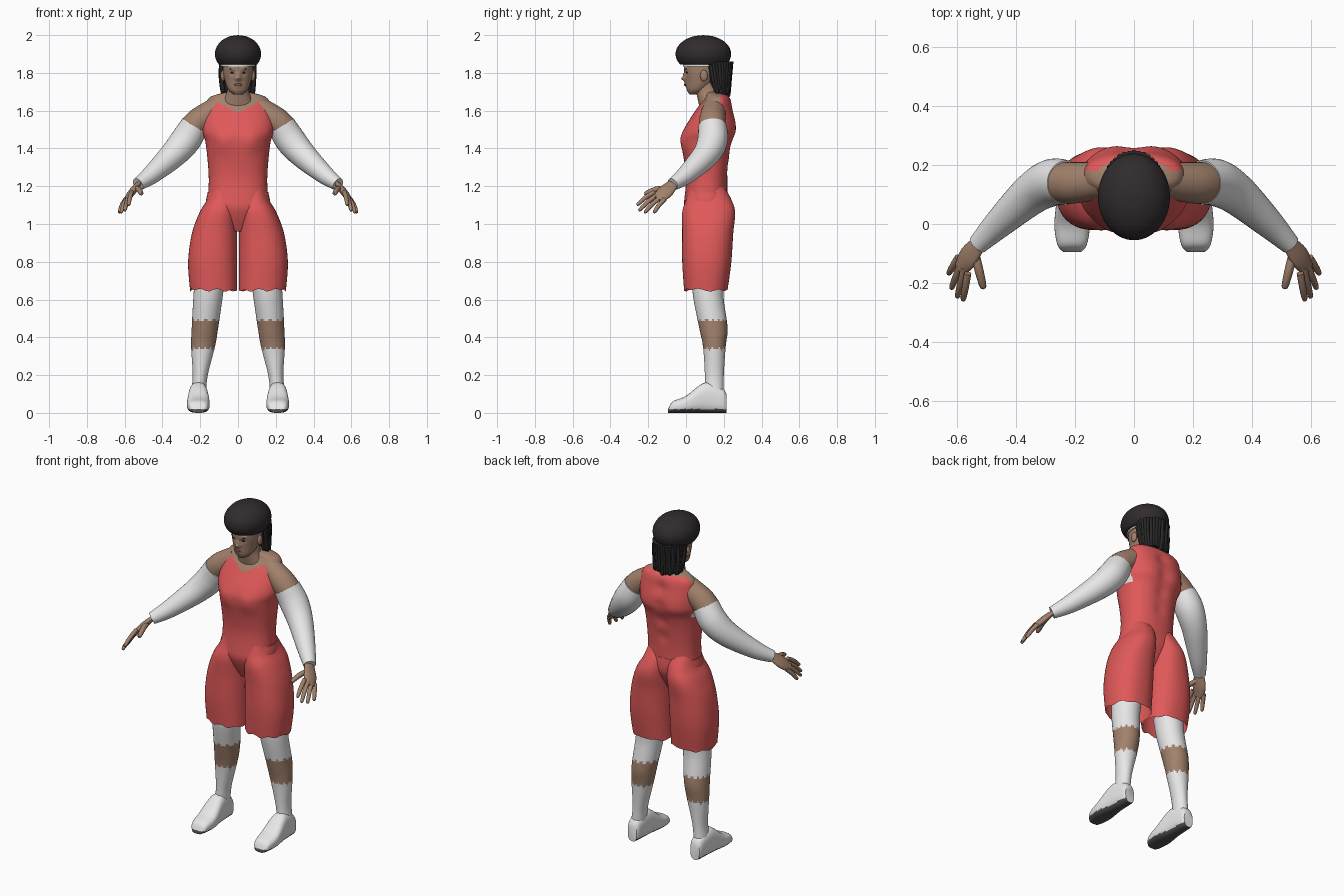
import bpy, math, random
from mathutils import Vector

random.seed(4)
if "Cube" in bpy.data.objects:
    bpy.data.objects.remove(bpy.data.objects["Cube"])


def material(name, *rgb):
    mat = bpy.data.materials.new(name)
    mat.use_nodes = True
    mat.diffuse_color = (*rgb, 1)
    shader = mat.node_tree.nodes["Principled BSDF"]
    shader.inputs["Base Color"].default_value = mat.diffuse_color
    shader.inputs["Roughness"].default_value = .8
    return mat


RED = material("jersey red", .75, .1, .1)
WHITE = material("fabric white", .8, .8, .8)
SKIN = material("skin brown", .36, .22, .15)
HAIR = material("hair black", .02, .02, .02)
CAP = material("cap charcoal", .03, .024, .025)
SOLE = material("sole grey", .08, .08, .08)
LIP = material("lip brown", .22, .1, .08)
SIDEWAYS, BACKWARD, UP = Vector((1, 0, 0)), Vector((0, 1, 0)), Vector((0, 0, 1))


def smooth_path(rings, steps):
    """Interpolate rings of (x, y, z, half width, half depth) with cubic curves."""
    points = [Vector(ring) for ring in rings]
    points = [points[0], *points, points[-1]]
    path = []
    for before, start, end, after in zip(points, points[1:], points[2:], points[3:]):
        slope_in, slope_out = (end - before) / 2, (after - start) / 2
        for step in range(steps):
            t = step / steps
            ease = t * t * (3 - 2 * t)
            path.append(start.lerp(end, ease) + slope_in * t * (1 - t) ** 2
                        - slope_out * t * t * (1 - t))
    return path + [points[-1]]


def loft(name, rings, mats, side=SIDEWAYS, axis=None, segs=32, steps=8, power=2,
         bumps=(), rule=None, mirror=False, open_bottom=False, reshape=None):
    """Skin elliptical rings; a fixed axis keeps them parallel, bumps push along y."""
    path = smooth_path(rings, steps)
    verts, faces = [], []
    for i, ring in enumerate(path):
        ahead, behind = path[min(i + 1, len(path) - 1)], path[max(i - 1, 0)]
        tangent = axis or (ahead.to_3d() - behind.to_3d()).normalized()
        across = (side - tangent * side.dot(tangent)).normalized()
        deep = tangent.cross(across)
        width, depth = (max(size, .001) for size in ring[3:])
        for k in range(segs):
            angle = math.tau * k / segs
            c, s = (math.copysign(abs(wave) ** (2 / power), wave)
                    for wave in (math.cos(angle), math.sin(angle)))
            verts.append(ring.to_3d() + across * c * width + deep * s * depth)
    for *spot, radius, push in bumps:
        for v in verts:
            v.y += push * math.exp(-((v - Vector(spot)).length / radius) ** 2)
    if reshape:
        for v in verts:
            v.z = reshape(v)
    for low in range(0, len(verts) - segs, segs):
        for k in range(segs):
            j = (k + 1) % segs
            faces.append((low + k, low + j, low + segs + j, low + segs + k))
    if not open_bottom:
        faces.append(tuple(reversed(range(segs))))
    faces.append(tuple(range(len(verts) - segs, len(verts))))
    mesh = bpy.data.meshes.new(name)
    mesh.from_pydata(verts, [], faces)
    for mat in mats:
        mesh.materials.append(mat)
    if rule:
        for face in mesh.polygons:
            face.material_index = mats.index(rule(face.center))
    mesh.shade_smooth()
    mesh.set_sharp_from_angle(angle=math.radians(50))
    part = bpy.data.objects.new(name, mesh)
    bpy.context.collection.objects.link(part)
    if mirror:
        part.modifiers.new("mirror", 'MIRROR')


def column(name, profile, *mats, centre=lambda z, half: 0, **options):
    """Upright part from rows of (height, half width, front, back)."""
    rings = [(centre(z, half), (front + back) / 2, z, half, (back - front) / 2)
             for z, half, front, back in profile]
    loft(name, rings, mats, axis=UP, **options)


def tube(name, rings, *mats, flat=1, **options):
    """Limb from rows of (x, y, z, radius)."""
    loft(name, [(*ring, ring[-1] * flat) for ring in rings], mats, **options)


def blob(name, at, size, mat, **options):
    """Ellipsoid."""
    x, y, z = at
    width, depth, height = size
    turns = [math.pi * (i / 8 - .5) for i in range(9)]
    rings = [(x, y, z + height * math.sin(t), width * math.cos(t), depth * math.cos(t))
             for t in turns]
    loft(name, rings, [mat], axis=UP, **options)


def both(x, *rest):
    return [(x, *rest), (-x, *rest)]


# Torso: sleeveless jersey with neckline and armholes
def jersey_rule(c):
    front = c.y < .12 and c.z < 1.59 + abs(c.x) / 2
    back = c.y > .18 and c.z < 1.68
    if front or back or c.z < 1.44:
        return RED
    return WHITE if c.z < 1.53 else SKIN


spine = [(0, .25, 1.3 + step / 10, .04, -.012) for step in range(4)]
column("jersey_torso", [
    (1.12, .16, -.01, .22), (1.25, .155, 0, .22), (1.42, .17, -.02, .24), (1.5, .19, -.01, .26),
    (1.6, .18, .05, .25), (1.67, .15, .1, .23), (1.7, .05, .1, .18)],
    RED, WHITE, SKIN, segs=96, steps=12, power=2.3, rule=jersey_rule,
    bumps=both(.08, -.02, 1.44, .06, -.015) + both(.09, .25, 1.5, .08, .01) + spine)

# Shorts: pelvis and two loose legs with wavy hems
column("shorts_pelvis", [(.96, .03, .04, .16), (1.08, .16, -.01, .22), (1.17, .16, 0, .22)],
       RED, segs=48, power=2.3)


def wavy_hem(v):
    return v.z + .008 * math.sin(v.x * 70) * math.cos(v.y * 50) * (v.z < .66)


column("shorts_leg", [
    (.65, .125, -.01, .22), (.8, .13, -.02, .24), (.95, .12, -.02, .25), (1.06, .1, -.02, .26),
    (1.13, .08, 0, .24), (1.2, .07, .02, .2)],
    RED, centre=lambda z, half: half + .004, segs=48, power=2.3, mirror=True,
    open_bottom=True, reshape=wavy_hem)


# Legs: knee sleeve, bare calf and sock with ragged edges
def leg_rule(c):
    ragged = c.z + .007 * math.sin(12 * math.atan2(c.y - .15, c.x - .18))
    return SKIN if .34 < ragged < .49 else WHITE


column("leg", [
    (.1, .04, .1, .2), (.2, .04, .1, .2), (.35, .063, .09, .21), (.45, .07, .07, .22),
    (.6, .077, .04, .2), (.7, .08, .03, .2)],
    SKIN, WHITE, centre=lambda z, half: .22 - z / 10, segs=48, steps=12, mirror=True,
    rule=leg_rule)

# Shoes with dark outsoles, lofted from toe to heel
shoe = [(-.095, .03, .02), (-.07, .05, .06), (0, .06, .09), (.1, .05, .16), (.19, .04, .13),
        (.215, .03, .1)]
loft("shoe", [(.21, y, height / 2, half, height / 2) for y, half, height in shoe],
     [WHITE, SOLE], axis=BACKWARD, segs=48, power=2.7, mirror=True,
     rule=lambda c: SOLE if c.z < .02 else WHITE)

# Arms: bare shoulder and long sleeve
tube("shoulder", [(.1, .15, 1.62, .06), (.2, .14, 1.55, .07), (.25, .14, 1.5, .07)],
     SKIN, side=BACKWARD, mirror=True)
tube("arm_sleeve", [
    (.23, .14, 1.52, .075), (.28, .14, 1.44, .08), (.35, .1, 1.36, .07), (.46, 0, 1.26, .05),
    (.53, -.07, 1.21, .034)], WHITE, side=BACKWARD, mirror=True)

# Hands: flat palm, four fingers spread along the knuckles, thumb
knuckles = Vector((.03, .05, -.035))
tube("palm", [(.52, -.06, 1.22, .027), (.56, -.11, 1.17, .042), (.59, -.15, 1.13, .03)],
     SKIN, side=knuckles, flat=.45, mirror=True)


def finger(name, base, tip, radius):
    middle = base.lerp(tip, .5) + UP * radius / 2
    near = base.lerp(tip, .94)
    tube(name, [(*base, radius), (*middle, radius), (*near, radius * .75), (*tip, 0)],
         SKIN, side=UP, segs=12, steps=4, mirror=True)


tips = {"index": (.58, -.26, 1.1), "middle": (.6, -.25, 1.07),
        "ring": (.62, -.22, 1.06), "little": (.63, -.17, 1.06)}
for i, (label, tip) in enumerate(tips.items()):
    base = Vector((.58, -.14, 1.15)) + knuckles * (i - 1.5) * .36
    finger(label + "_finger", base, Vector(tip), .012)
finger("thumb", Vector((.54, -.1, 1.19)), Vector((.51, -.22, 1.16)), .015)

# Neck and head with modelled face
column("neck", [(1.58, .11, .08, .2), (1.67, .07, .06, .18), (1.72, .055, .05, .17),
                (1.8, .055, .05, .16)], SKIN)
nose = [(0, 0, 1.77, .014, -.024), (0, 0, 1.79, .012, -.012)]
mouth = [(0, 0, 1.74, .018, -.008)]
column("head", [
    (1.685, .02, .02, .06), (1.71, .05, .005, .11), (1.76, .07, 0, .16), (1.82, .08, -.01, .19),
    (1.92, .08, -.01, .19)], SKIN, segs=72, steps=12,
    bumps=both(.03, 0, 1.8, .015, .007) + both(.03, 0, 1.82, .015, -.006) + nose + mouth)
blob("eye", (.03, .006, 1.8), (.011, .005, .004), HAIR, mirror=True)
blob("eyebrow", (.03, 0, 1.82), (.016, .005, .003), HAIR, mirror=True)
blob("lips", (0, -.004, 1.737), (.02, .006, .007), LIP)
blob("ear", (.08, .095, 1.785), (.012, .02, .03), SKIN, mirror=True)

# Headband and rounded cap with flat underside
column("headband", [(z, .09, -.015, .2) for z in (1.835, 1.86)], WHITE, segs=48)
blob("cap", (0, .092, 1.9), (.122, .147, .1), CAP, segs=64,
     reshape=lambda v: max(v.z, 1.845))
blob("cap_button", (0, .2, 1.94), (.02, .02, .015), CAP)

# Hair: scalp mass and hanging locks
column("hair_mass", [(1.72, .06, .13, .2), (1.78, .08, .1, .21), (1.86, .09, .07, .22)], HAIR)
for reach, count in ((.09, 21), (.07, 15)):
    for i in range(count):
        angle = math.radians(210) * (i / (count - 1) - .5)
        root = Vector((math.sin(angle) * reach, .15 + math.cos(angle) * reach, 1.86))
        length = .17 + .02 * math.cos(angle) - random.uniform(0, .03)
        tip = Vector((root.x * .9, root.y * .6 + .08, root.z - length))
        middle = root.lerp(tip, .5) + SIDEWAYS * random.uniform(-.008, .008)
        radius = random.uniform(.009, .012)
        finish = tip - UP * radius
        tube("hair_lock", [(*root, radius), (*middle, radius), (*tip, radius), (*finish, 0)],
             HAIR, segs=10, steps=6)
